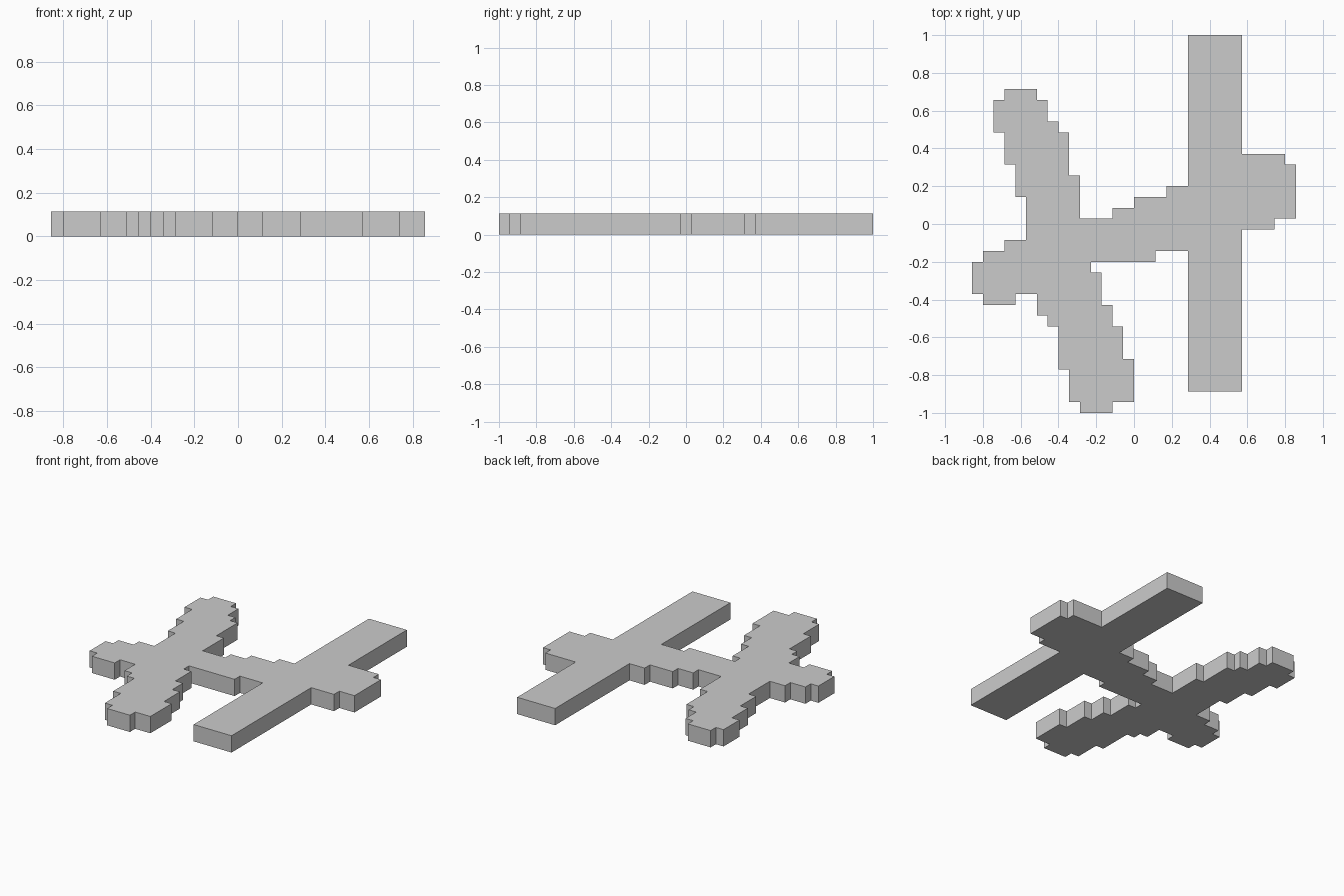
import bpy
import bmesh

if "Cube" in bpy.data.objects:
    bpy.data.objects.remove(bpy.data.objects["Cube"])

U = 2 / 35          # one step of the stair-stepped outline
THICKNESS = 2 * U

# Outline runs: each pair moves along x to a column, then along y to a row.
START_ROW = 30
runs = [
    # slanted stroke, upper right side
    (-9, 29), (-8, 27), (-7, 26), (-6, 22), (-5, 18),
    # crossbar, top side up to the straight bar
    (-2, 19), (0, 20), (3, 21),
    # straight bar top and crossbar right end
    (5, 35), (10, 24), (14, 23), (15, 18), (13, 17),
    # straight bar bottom and crossbar underside
    (10, 2), (5, 15), (2, 14),
    # slanted stroke, lower right side and foot
    (-4, 13), (-3, 10), (-2, 8), (-1, 5), (0, 1), (-2, 0),
    # slanted stroke, lower left side
    (-5, 1), (-6, 4), (-7, 8), (-8, 9), (-9, 11),
    # crossbar left end
    (-11, 10), (-14, 11), (-15, 14), (-14, 15),
    # slanted stroke, upper left side
    (-12, 16), (-10, 20), (-11, 23), (-12, 26), (-13, 29), (-12, 30),
]


def stepped_outline(start_row, steps):
    """Turn column/row moves into right-angled corner points."""
    row, points = start_row, []
    for col, next_row in steps:
        points += [(col, row), (col, next_row)]
        row = next_row
    return points


def slab(name, points, height):
    """Extrude a flat outline upward from the ground."""
    bm = bmesh.new()
    face = bm.faces.new([bm.verts.new((x * U, (y - 17.5) * U, 0)) for x, y in points])
    top = bmesh.ops.extrude_face_region(bm, geom=[face])["geom"]
    bmesh.ops.translate(bm, vec=(0, 0, height),
                        verts=[v for v in top if isinstance(v, bmesh.types.BMVert)])
    bmesh.ops.recalc_face_normals(bm, faces=bm.faces)
    mesh = bpy.data.meshes.new(name)
    bm.to_mesh(mesh)
    bm.free()
    obj = bpy.data.objects.new(name, mesh)
    bpy.context.collection.objects.link(obj)
    return obj


# Crossed strokes as one solid plate
slab("stepped_plate", stepped_outline(START_ROW, runs), THICKNESS)
